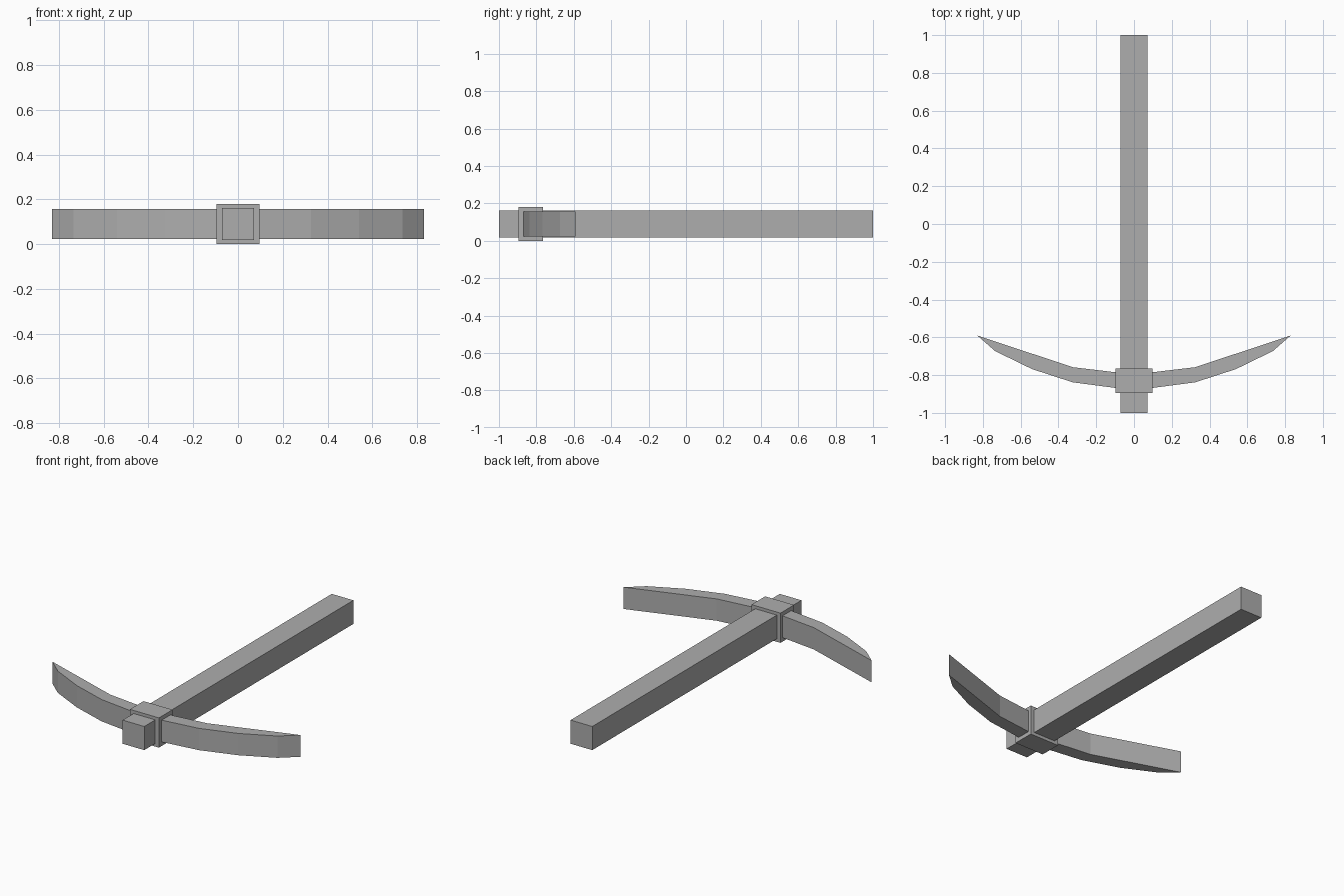
import bpy, bmesh

if "Cube" in bpy.data.objects:
    bpy.data.objects.remove(bpy.data.objects["Cube"])

grey = bpy.data.materials.new("plain_grey")
grey.diffuse_color = (0.42, 0.42, 0.42, 1)
grey.use_nodes = True
grey.node_tree.nodes["Principled BSDF"].inputs["Base Color"].default_value = grey.diffuse_color
MID_Z = 0.09


def finish(bm, name):
    bmesh.ops.recalc_face_normals(bm, faces=bm.faces)
    mesh = bpy.data.meshes.new(name)
    bm.to_mesh(mesh)
    bm.free()
    mesh.materials.append(grey)
    obj = bpy.data.objects.new(name, mesh)
    bpy.context.collection.objects.link(obj)


def box(name, size, y):
    bm = bmesh.new()
    bmesh.ops.create_cube(bm, size=1)
    bmesh.ops.scale(bm, vec=size, verts=bm.verts)
    bmesh.ops.translate(bm, vec=(0, y, MID_Z), verts=bm.verts)
    finish(bm, name)


# Square shaft and the collar that holds the head
box("handle", (0.145, 2.0, 0.143), 0)
box("collar", (0.194, 0.13, 0.18), -0.83)

# Curved head: half outline (outer edge to tip, then inner edge), mirrored in x
outer = [(0.097, -0.868), (0.325, -0.838), (0.54, -0.768), (0.735, -0.673)]
tip = [(0.83, -0.59)]
inner = [(0.325, -0.758), (0.097, -0.785)]
half = outer + tip + inner
outline = half + [(-x, y) for x, y in reversed(half)]

bm = bmesh.new()
face = bm.faces.new([bm.verts.new((x, y, MID_Z - 0.066)) for x, y in outline])
top = bmesh.ops.extrude_face_region(bm, geom=[face])["geom"]
bmesh.ops.translate(bm, vec=(0, 0, 0.132),
                    verts=[v for v in top if isinstance(v, bmesh.types.BMVert)])
finish(bm, "pick_head")
